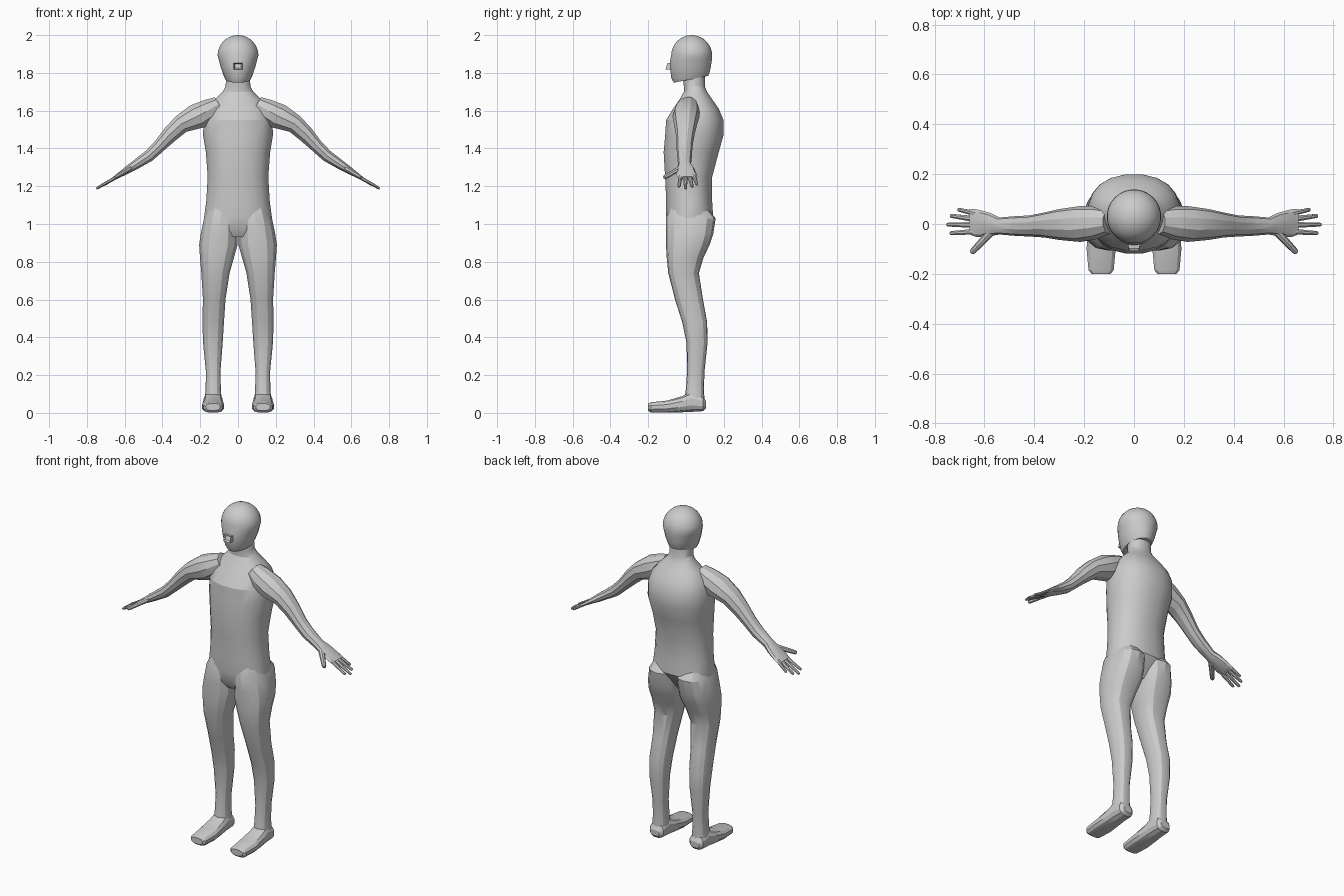
import bpy, bmesh, math
from mathutils import Vector as V


def loft(name, rings, n=14, power=2.0, smooth=25):
    """Skin rings given as (centre, u_vector, v_vector); higher power = boxier."""
    bm = bmesh.new()
    loops = []
    for c, u, v in rings:
        loop = []
        for i in range(n):
            a = 2 * math.pi * (i + 0.5) / n
            k, s = math.cos(a), math.sin(a)
            k = math.copysign(abs(k) ** (2 / power), k)
            s = math.copysign(abs(s) ** (2 / power), s)
            loop.append(bm.verts.new(V(c) + V(u) * k + V(v) * s))
        loops.append(loop)
    for a, b in zip(loops, loops[1:]):
        for i in range(n):
            j = (i + 1) % n
            bm.faces.new((a[i], a[j], b[j], b[i]))
    bm.faces.new(loops[0])
    bm.faces.new(loops[-1])
    bmesh.ops.recalc_face_normals(bm, faces=bm.faces)
    me = bpy.data.meshes.new(name)
    bm.to_mesh(me)
    bm.free()
    ob = bpy.data.objects.new(name, me)
    bpy.context.collection.objects.link(ob)
    bpy.ops.object.select_all(action='DESELECT')
    ob.select_set(True)
    bpy.context.view_layer.objects.active = ob
    bpy.ops.object.shade_smooth_by_angle(angle=math.radians(smooth))
    return ob


def level(z, x0, x1, y0, y1, tilt=0):
    """Horizontal ring from its extents, optionally tilted along y."""
    return ((x0 + x1) / 2, (y0 + y1) / 2, z), ((x1 - x0) / 2, 0, 0), (0, (y1 - y0) / 2, tilt)


# Torso and neck: z, half width, front y, back y
torso = [(0.93, .12, -.07, .07), (0.97, .18, -.095, .10), (1.04, .181, -.106, .145),
         (1.12, .17, -.106, .14), (1.25, .162, -.112, .14), (1.38, .172, -.12, .175),
         (1.47, .187, -.112, .2), (1.55, .184, -.107, .2), (1.61, .165, -.07, .175),
         (1.66, .125, -.035, .14), (1.70, .082, -.012, .112), (1.73, .066, -.012, .1),
         (1.79, .064, -.02, .1)]
loft("torso", [level(z, -w, w, f, b) for z, w, f, b in torso], 20, 2.25)

# Head: tapered jaw with a tilted base under a dome
head = [level(1.766, -.066, .066, -.065, .118, .018), level(1.785, -.076, .076, -.078, .125, .014),
        level(1.83, -.092, .092, -.086, .132), level(1.87, -.102, .102, -.084, .138)]
for i in range(9):
    a = math.radians(i * 10.8)
    r = .109 * math.cos(a)
    head.append(level(1.892 + .108 * math.sin(a), -r, r, .03 - r, .03 + r))
loft("head", head, 28, 2.0, 30)

# Nose: small wedge with a recessed front
bpy.ops.mesh.primitive_cube_add(size=1, location=(0, -.09, 1.836))
nose = bpy.context.object
nose.name = "nose"
bm = bmesh.new()
bm.from_mesh(nose.data)
for v in bm.verts:
    front = v.co.y < 0
    v.co.x *= .044 if front else .05
    v.co.z *= .034
    v.co.y = (-.018 if v.co.z < 0 else -.008) if front else .02
bm.faces.ensure_lookup_table()
face = min(bm.faces, key=lambda f: f.calc_center_median().y)
bmesh.ops.inset_region(bm, faces=[face], thickness=.008, depth=0)
for v in face.verts:
    v.co.y += .012
bm.to_mesh(nose.data)
bm.free()

# Leg: z, inner x, outer x, front y, back y
leg = [(1.10, .02, .15, -.08, .10), (1.03, 0, .182, -.107, .157), (0.95, 0, .199, -.106, .145),
       (0.89, 0, .208, -.106, .125), (0.82, .02, .203, -.102, .092), (0.74, .043, .196, -.094, .068),
       (0.60, .065, .187, -.058, .09), (0.48, .073, .19, -.02, .112), (0.37, .08, .186, .003, .114),
       (0.22, .092, .171, .006, .098), (0.13, .09, .172, .0, .095), (0.06, .085, .178, -.01, .098)]

# Foot: y, half width, bottom z, top z
foot = [(.107, .03, .025, .06), (.09, .046, .008, .09), (.03, .05, .004, .115),
        (-.02, .054, .002, .09), (-.1, .06, 0, .066), (-.185, .052, 0, .057), (-.201, .038, .012, .05)]

# Arm: centre x, y, z, half thickness, half width
arm = [(.10, .01, 1.635, .045, .05), (.15, .005, 1.605, .062, .066), (.215, 0, 1.57, .072, .072),
       (.30, -.002, 1.53, .052, .062), (.36, -.004, 1.475, .046, .05), (.42, -.008, 1.41, .036, .042),
       (.47, -.008, 1.362, .033, .04), (.54, -.008, 1.315, .026, .034), (.575, -.002, 1.293, .022, .046),
       (.63, .003, 1.258, .014, .056), (.655, .008, 1.243, .01, .052)]

# Finger: base x, y, z, tip x, y, z, radius
fingers = {"little_finger": (.635, .042, 1.256, .706, .058, 1.208, .0095),
           "ring_finger": (.64, .02, 1.25, .736, .033, 1.195, .0105),
           "middle_finger": (.64, -.004, 1.25, .75, -.002, 1.187, .0105),
           "index_finger": (.63, -.03, 1.256, .737, -.037, 1.196, .0105),
           "thumb": (.565, -.022, 1.298, .652, -.115, 1.246, .015)}

for side, s in (("left", 1), ("right", -1)):
    loft(side + "_leg", [level(z, s * a, s * b, f, k) for z, a, b, f, k in leg], 14, 2.3)
    loft(side + "_foot", [((s * .132, y, (lo + hi) / 2), (w, 0, 0), (0, 0, (hi - lo) / 2))
                          for y, w, lo, hi in foot], 12, 2.5)
    loft(side + "_arm", [((s * x, y, z), (s * .55 * t, 0, .84 * t), (0, w, 0))
                         for x, y, z, t, w in arm], 10, 2.1)
    for name, (ax, ay, az, bx, by, bz, r) in fingers.items():
        a, b = V((s * ax, ay, az)), V((s * bx, by, bz))
        d = (b - a).normalized()
        n = V((s * .55, 0, .84))
        across = d.cross(n).normalized()
        loft(side + "_" + name, [(a.lerp(b, t), n * r * k * .85, across * r * k)
                                 for t, k in ((0, 1.25), (.5, 1), (.93, .85), (1, .6))], 8)
